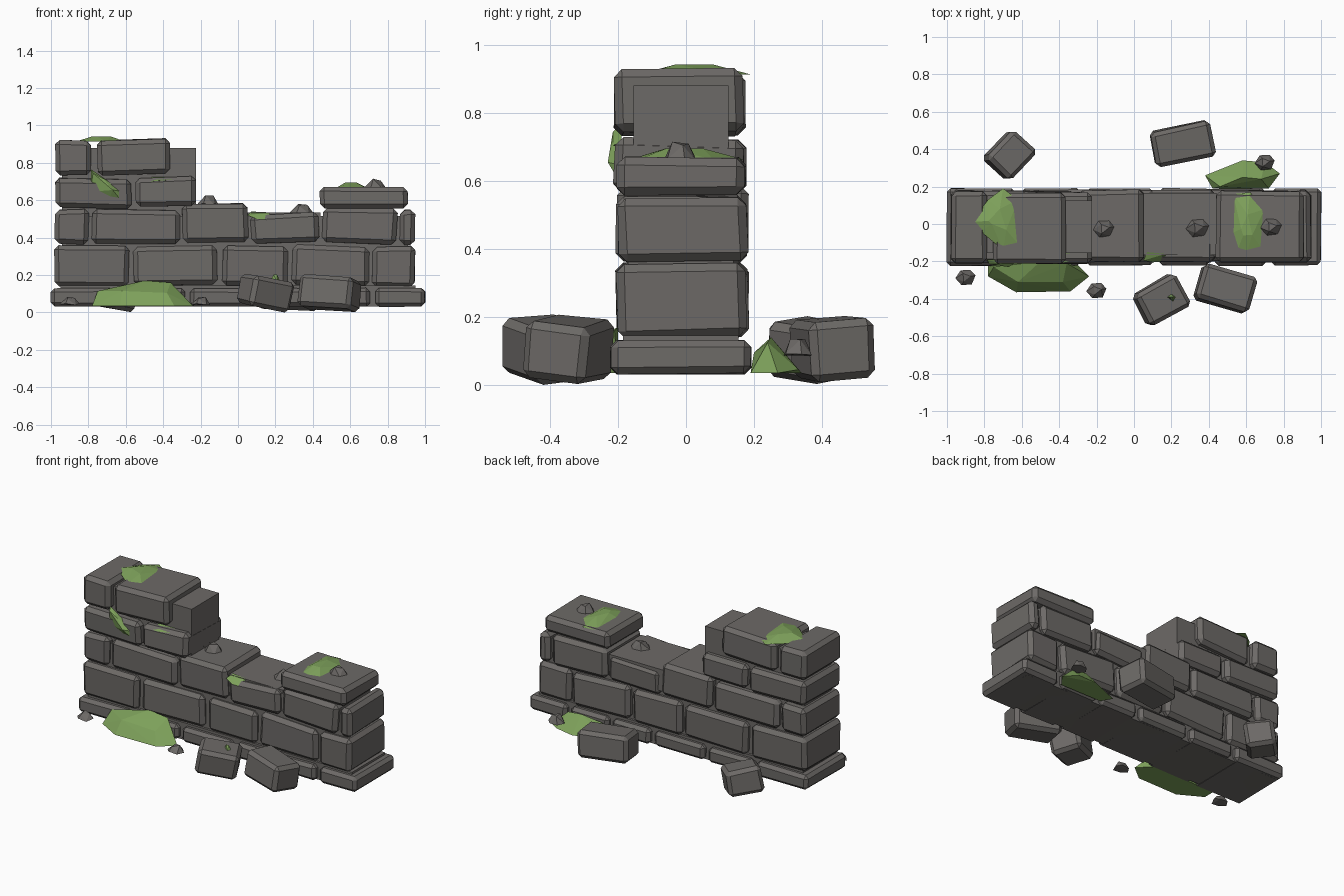
import bpy, bmesh, random
from math import radians
from mathutils import Vector, Euler

random.seed(4)


def material(name, rgb):
    m = bpy.data.materials.new(name)
    m.diffuse_color = (*rgb, 1)
    return m


STONE = material("grey stone", (0.152, 0.143, 0.135))
MOSS = material("green moss", (0.21, 0.36, 0.105))


def finish(bm, name, mat):
    bmesh.ops.recalc_face_normals(bm, faces=bm.faces)
    me = bpy.data.meshes.new(name)
    bm.to_mesh(me)
    bm.free()
    me.materials.append(mat)
    ob = bpy.data.objects.new(name, me)
    bpy.context.collection.objects.link(ob)
    return ob


def block(name, x, y, z, bevel=0.024, jitter=0.005, rot=(0, 0, 0)):
    """Chamfered, slightly uneven block spanning the given ranges."""
    bm = bmesh.new()
    bmesh.ops.create_cube(bm, size=1)
    size = Vector((x[1] - x[0], y[1] - y[0], z[1] - z[0]))
    for v in bm.verts:
        v.co = v.co * size
        v.co += Vector([random.uniform(-jitter, jitter) for _ in range(3)])
    if bevel:
        bmesh.ops.bevel(bm, geom=list(bm.edges), offset=bevel, segments=1,
                        profile=0.5, affect='EDGES')
    ob = finish(bm, name, STONE)
    ob.location = ((x[0] + x[1]) / 2, (y[0] + y[1]) / 2, (z[0] + z[1]) / 2)
    ob.rotation_euler = Euler([radians(a) for a in rot])
    return ob


def hull(name, points, mat):
    """Faceted lump around a few points."""
    bm = bmesh.new()
    for p in points:
        bm.verts.new(p)
    bmesh.ops.convex_hull(bm, input=list(bm.verts))
    loose = [v for v in bm.verts if not v.link_faces]
    bmesh.ops.delete(bm, geom=loose, context='VERTS')
    return finish(bm, name, mat)


# Footing course, with a solid fill behind the joints
splits = [-1.0, -0.62, -0.27, 0.12, 0.42, 0.72, 1.0]
for i, (a, b) in enumerate(zip(splits, splits[1:])):
    block(f"footing_{i}", (a + (0.015 if i else 0), b - (0.015 if i < 5 else 0)),
          (-0.222, 0.19), (0.038, 0.135), 0.02, 0.003)

# Inner core
block("core_footing", (-0.95, 0.95), (-0.185, 0.155), (0.038, 0.15), 0, 0)
block("core_low", (-0.94, 0.91), (-0.17, 0.14), (0.1, 0.52), 0, 0)
block("core_gap", (0.03, 0.44), (-0.165, 0.165), (0.4, 0.54), 0, 0)
block("core_tall", (-0.94, -0.225), (-0.155, 0.125), (0.5, 0.885), 0, 0)

# Wall bricks: x0, x1, z0, z1, tilt in degrees
bricks = [
    (-0.98, -0.585, 0.143, 0.36, 0.5), (-0.555, -0.11, 0.15, 0.36, -1.5),
    (-0.085, 0.265, 0.145, 0.36, 0.5), (0.29, 0.70, 0.15, 0.36, 2),
    (0.72, 0.945, 0.143, 0.36, 0),
    (-0.98, -0.80, 0.372, 0.555, 0.5), (-0.78, -0.315, 0.37, 0.555, 0),
    (-0.30, 0.055, 0.377, 0.585, -1.5), (0.07, 0.435, 0.375, 0.53, -2),
    (0.455, 0.85, 0.372, 0.56, 1.5), (0.865, 0.945, 0.372, 0.555, 0),
    (-0.975, -0.57, 0.565, 0.72, 0.5), (-0.545, -0.225, 0.572, 0.725, -1.5),
    (0.44, 0.905, 0.565, 0.675, 0),
    (-0.975, -0.785, 0.735, 0.925, 0.5), (-0.755, -0.365, 0.74, 0.93, -2),
]
for i, (x0, x1, z0, z1, tilt) in enumerate(bricks):
    d = random.uniform(-0.008, 0.008)
    block(f"brick_{i}", (x0, x1), (-0.203 + d, 0.178 + d), (z0, z1),
          rot=(random.uniform(-1, 1), tilt, 0))

# Fallen bricks: centre, size, rotation
fallen = [
    ((0.145, -0.405, 0.11), (0.25, 0.19, 0.165), (7, 9, 30)),
    ((0.49, -0.345, 0.11), (0.30, 0.195, 0.17), (-7, 4, -17)),
    ((0.26, 0.43, 0.112), (0.33, 0.19, 0.175), (4, 2, 12)),
    ((-0.662, 0.37, 0.109), (0.215, 0.185, 0.165), (7, 8, 48)),
]
for i, (c, s, r) in enumerate(fallen):
    rng = [(c[k] - s[k] / 2, c[k] + s[k] / 2) for k in range(3)]
    block(f"fallen_brick_{i}", *rng, bevel=0.022, rot=r)

# Pebbles: x, y, base height, radius
pebbles = [(-0.9, -0.285, 0.04, 0.055), (-0.2, -0.355, 0.04, 0.055),
           (0.70, 0.33, 0.09, 0.055), (-0.16, -0.025, 0.575, 0.06),
           (0.34, -0.02, 0.525, 0.065), (0.735, -0.015, 0.665, 0.06)]
for i, (x, y, z, r) in enumerate(pebbles):
    ring = [(0.95, 0.2), (0.45, 0.8), (-0.5, 0.75), (-1, -0.1), (-0.4, -0.85), (0.6, -0.75)]
    pts = [(x + r * a, y + r * b * 0.9, z + r * random.uniform(0, 0.25)) for a, b in ring]
    pts += [(x + r * a * 0.5, y + r * b * 0.5, z + r * random.uniform(0.7, 0.95))
            for a, b in ring[::2]]
    hull(f"pebble_{i}", pts, STONE)


# Moss cushions lying on top: outline in x, y with a raised middle
def cushion(name, outline, z0, z1):
    cx = sum(p[0] for p in outline) / len(outline)
    cy = sum(p[1] for p in outline) / len(outline)
    pts = [(x, y, z0) for x, y in outline]
    pts += [(cx + (x - cx) * 0.35, cy + (y - cy) * 0.35, z1) for x, y in outline[::2]]
    hull(name, pts, MOSS)


cushion("moss_tall_top", [(-0.87, 0.01), (-0.78, 0.13), (-0.70, 0.19), (-0.62, 0.13),
                          (-0.60, -0.13), (-0.70, -0.14), (-0.82, -0.04)], 0.918, 0.947)
cushion("moss_cap_top", [(0.52, -0.05), (0.53, 0.16), (0.62, 0.17), (0.70, 0.08),
                         (0.69, -0.14), (0.60, -0.165), (0.55, -0.15)], 0.668, 0.70)
cushion("moss_fallen", [(0.17, -0.39), (0.20, -0.37), (0.225, -0.39), (0.21, -0.42)],
        0.17, 0.207)

# Moss heaped at the foot of the wall, front and back
hull("moss_front_foot", [(-0.78, -0.20, 0.04), (-0.78, -0.28, 0.04), (-0.63, -0.365, 0.04),
                         (-0.34, -0.36, 0.04), (-0.24, -0.28, 0.04), (-0.32, -0.20, 0.04),
                         (-0.75, -0.23, 0.12), (-0.50, -0.20, 0.175), (-0.36, -0.21, 0.165),
                         (-0.62, -0.31, 0.12), (-0.38, -0.31, 0.11)], MOSS)
hull("moss_back_foot", [(0.38, 0.26, 0.04), (0.42, 0.19, 0.04), (0.46, 0.20, 0.10),
                        (0.58, 0.34, 0.04), (0.70, 0.33, 0.05), (0.78, 0.27, 0.04),
                        (0.72, 0.19, 0.04), (0.58, 0.25, 0.145), (0.68, 0.24, 0.13)], MOSS)

# Moss clinging to the wall face
hull("moss_wall_face", [(-0.785, -0.19, 0.77), (-0.775, -0.215, 0.75), (-0.79, -0.19, 0.65),
                        (-0.67, -0.23, 0.66), (-0.61, -0.19, 0.65), (-0.63, -0.20, 0.61),
                        (-0.69, -0.19, 0.605), (-0.72, -0.215, 0.72)], MOSS)
hull("moss_ledge_tall", [(-0.47, -0.205, 0.705), (-0.46, -0.14, 0.735), (-0.34, -0.14, 0.735),
                         (-0.35, -0.20, 0.715), (-0.42, -0.215, 0.71)], MOSS)
hull("moss_ledge_gap", [(0.05, -0.195, 0.525), (0.07, -0.15, 0.545), (0.17, -0.16, 0.54),
                        (0.16, -0.20, 0.50), (0.10, -0.205, 0.505)], MOSS)

# Rest the lowest fallen brick on the ground
bpy.context.view_layer.update()
low = min((o.matrix_world @ v.co).z for o in bpy.data.objects for v in o.data.vertices)
for o in bpy.data.objects:
    o.location.z -= low
